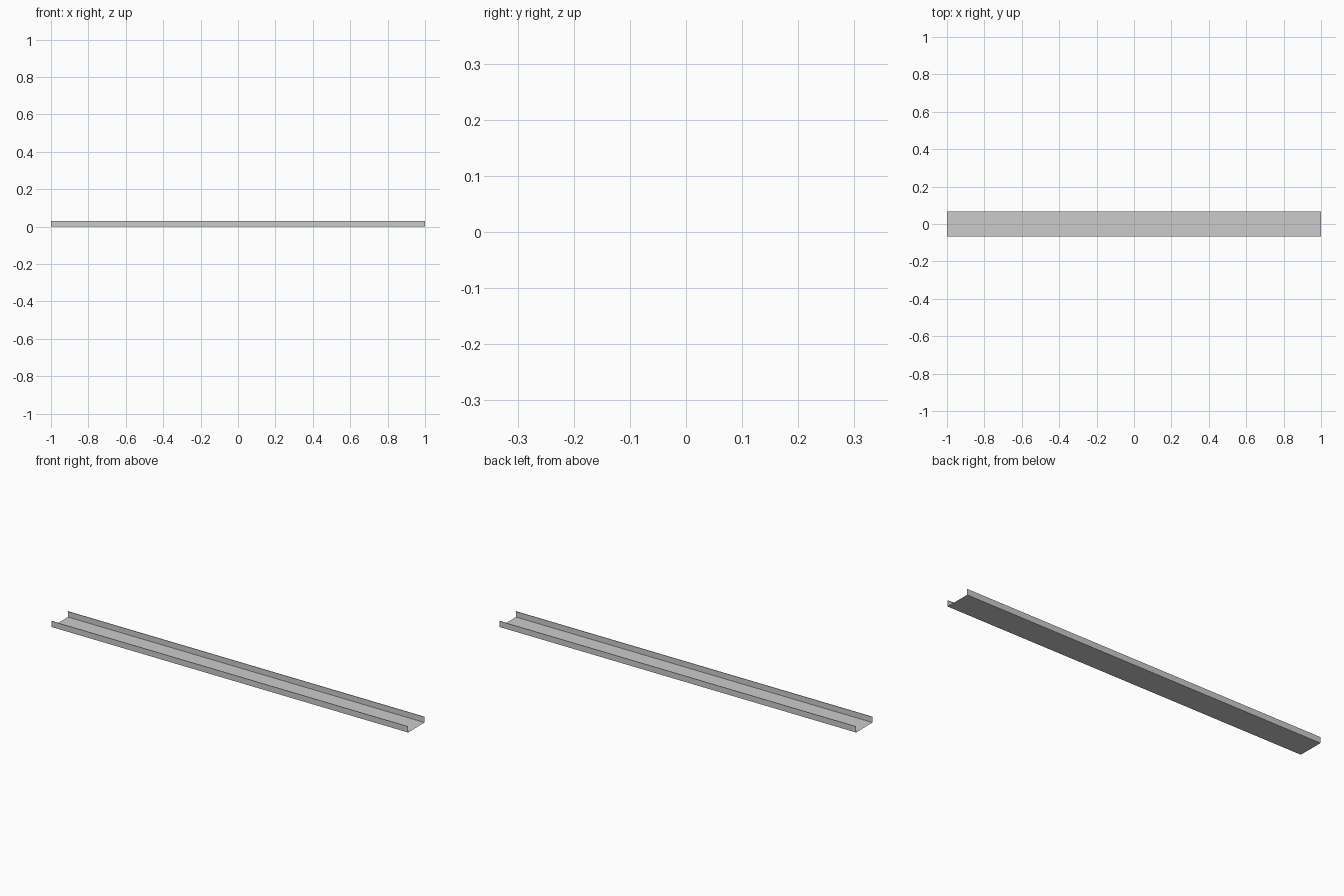
import bpy, bmesh

if "Cube" in bpy.data.objects:
    bpy.data.objects.remove(bpy.data.objects["Cube"])

LENGTH, HALF_W, HEIGHT, LIP = 2.0, 0.066, 0.03, 0.003

# half cross-section (y, z): floor edge, wall top, tiny inward lip
half = [(HALF_W, 0), (HALF_W, HEIGHT), (HALF_W - LIP, HEIGHT)]
profile = [(-y, z) for y, z in reversed(half)] + half

# open sheet channel: extrude the cross-section along x
bm = bmesh.new()
verts = [bm.verts.new((-LENGTH / 2, y, z)) for y, z in profile]
edges = [bm.edges.new(pair) for pair in zip(verts, verts[1:])]
result = bmesh.ops.extrude_edge_only(bm, edges=edges)
new_verts = [g for g in result["geom"] if isinstance(g, bmesh.types.BMVert)]
bmesh.ops.translate(bm, verts=new_verts, vec=(LENGTH, 0, 0))
bmesh.ops.recalc_face_normals(bm, faces=bm.faces)

# keep the floor facing up, into the channel
bm.normal_update()
floor = min(bm.faces, key=lambda f: f.calc_center_median().z)
if floor.normal.z < 0:
    bmesh.ops.reverse_faces(bm, faces=bm.faces)

mesh = bpy.data.meshes.new("channel_tray")
bm.to_mesh(mesh)
bm.free()
bpy.context.collection.objects.link(bpy.data.objects.new("channel_tray", mesh))
